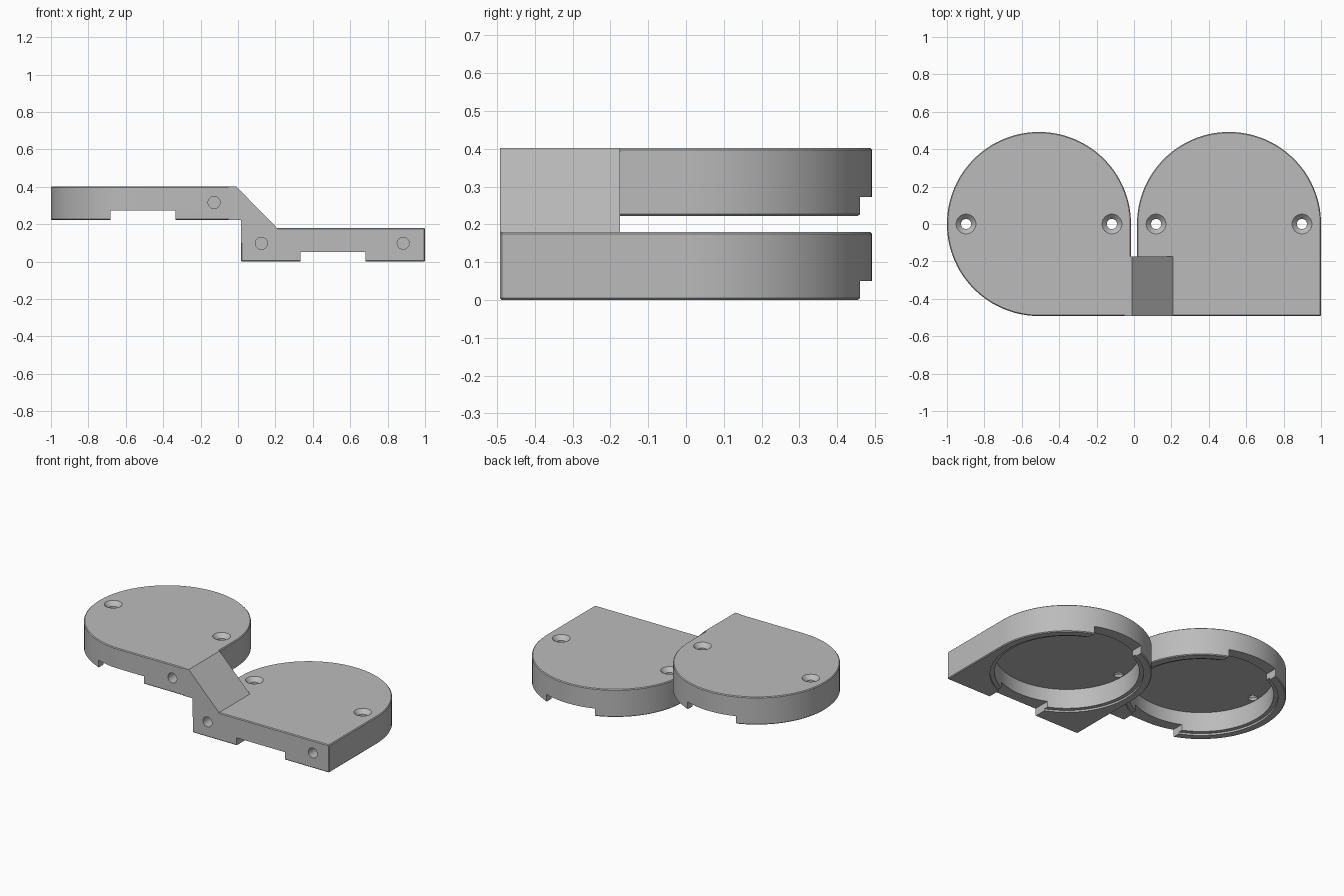
import bpy, bmesh, math
from mathutils import Matrix

if "Cube" in bpy.data.objects:
    bpy.data.objects.remove(bpy.data.objects["Cube"])

R = 0.492          # outer radius of each cover
CX = 0.508         # distance of each cover centre from the middle
H = 0.18           # cover thickness
LIFT = 0.222       # height of the raised cover
BEVEL = 0.005

grey = bpy.data.materials.new("plain grey")
grey.use_nodes = True
COLOUR = (0.5, 0.5, 0.5, 1)
grey.diffuse_color = COLOUR
grey.node_tree.nodes["Principled BSDF"].inputs["Base Color"].default_value = COLOUR


def finish(name, bm):
    bmesh.ops.recalc_face_normals(bm, faces=bm.faces)
    mesh = bpy.data.meshes.new(name)
    bm.to_mesh(mesh)
    bm.free()
    mesh.materials.append(grey)
    obj = bpy.data.objects.new(name, mesh)
    bpy.context.collection.objects.link(obj)
    return obj


def prism(name, points, direction, bevel=0):
    """Extrude a closed outline, optionally chamfering its sharp edges."""
    bm = bmesh.new()
    face = bm.faces.new([bm.verts.new(p) for p in points])
    out = bmesh.ops.extrude_face_region(bm, geom=[face])
    moved = [v for v in out["geom"] if isinstance(v, bmesh.types.BMVert)]
    bmesh.ops.translate(bm, verts=moved, vec=direction)
    bmesh.ops.recalc_face_normals(bm, faces=bm.faces)
    if bevel:
        sharp = [e for e in bm.edges if e.calc_face_angle(0) > 1]
        bmesh.ops.bevel(bm, geom=sharp, offset=bevel, segments=1,
                        affect='EDGES', profile=0.5)
    return finish(name, bm)


def cone(name, r1, r2, depth, centre, along_y=False, sides=48):
    bm = bmesh.new()
    turn = Matrix.Rotation(math.pi / 2, 4, 'X') if along_y else Matrix()
    bmesh.ops.create_cone(bm, cap_ends=True, segments=sides, radius1=r1, radius2=r2,
                          depth=depth, matrix=Matrix.Translation(centre) @ turn)
    return finish(name, bm)


def box(name, size, centre):
    bm = bmesh.new()
    bmesh.ops.create_cube(bm, size=1, matrix=Matrix.Translation(centre)
                          @ Matrix.Diagonal((*size, 1)))
    return finish(name, bm)


def combine(target, other, operation):
    mod = target.modifiers.new(operation.lower(), 'BOOLEAN')
    mod.object, mod.operation, mod.solver = other, operation, 'EXACT'
    bpy.context.view_layer.objects.active = target
    bpy.ops.object.modifier_apply(modifier=mod.name)
    bpy.data.objects.remove(other)


def cover_outline(cx, z, sweep, corners):
    steps = int(sweep / 2.5)
    arc = [math.radians(sweep * i / steps) for i in range(steps + 1)]
    points = [(cx + R * math.cos(a), R * math.sin(a), z) for a in arc]
    return points + [(cx + R * sx, -R, z) for sx in corners]


# Lower cover has two square front corners, raised cover only one
cover = prism("stepped_twin_cover", cover_outline(CX, 0, 180, (-1, 1)), (0, 0, H), BEVEL)
raised = prism("raised_cover", cover_outline(-CX, LIFT, 270, (1,)), (0, 0, H), BEVEL)

# Sloping bridge joins the covers along the front
top = LIFT + H
gap = CX - R
bridge_profile = [(-0.05, LIFT), (gap, LIFT), (gap, 0.1), (0.15, 0.1),
                  (0.208, H - 0.01), (0.208, H), (-0.01, top), (-0.05, top)]
bridge = prism("bridge", [(x, -R, z) for x, z in bridge_profile], (0, R - 0.175, 0))
combine(cover, raised, 'UNION')
combine(cover, bridge, 'UNION')

for cx, z in ((CX, 0), (-CX, LIFT)):
    # Round underside cavity with a shallow stepped lip
    for radius, depth in ((0.42, 0.138), (0.445, 0.012)):
        cutter = cone("cavity_cutter", radius, radius, depth + 0.05,
                      (cx, 0, z + (depth - 0.05) / 2), sides=144)
        combine(cover, cutter, 'DIFFERENCE')
    # Notch through the front and back walls
    combine(cover, box("notch_cutter", (0.35, 1.2, 0.1), (cx, 0, z)), 'DIFFERENCE')
    # Countersunk screw holes
    for side in (-1, 1):
        x = cx + side * 0.39
        combine(cover, cone("hole_cutter", 0.027, 0.027, 0.1, (x, 0, z + H)), 'DIFFERENCE')
        combine(cover, cone("countersink_cutter", 0.025, 0.057, 0.032,
                            (x, 0, z + H - 0.012)), 'DIFFERENCE')

# Blind holes in the front wall
for x, z in ((-0.128, 0.316), (0.125, 0.098), (0.883, 0.098)):
    combine(cover, cone("front_hole_cutter", 0.032, 0.032, 0.24,
                        (x, -R, z), along_y=True), 'DIFFERENCE')

# Smooth curved walls, keep crisp edges
bpy.ops.object.select_all(action='DESELECT')
cover.select_set(True)
bpy.context.view_layer.objects.active = cover
bpy.ops.object.shade_smooth_by_angle(angle=math.radians(30))
